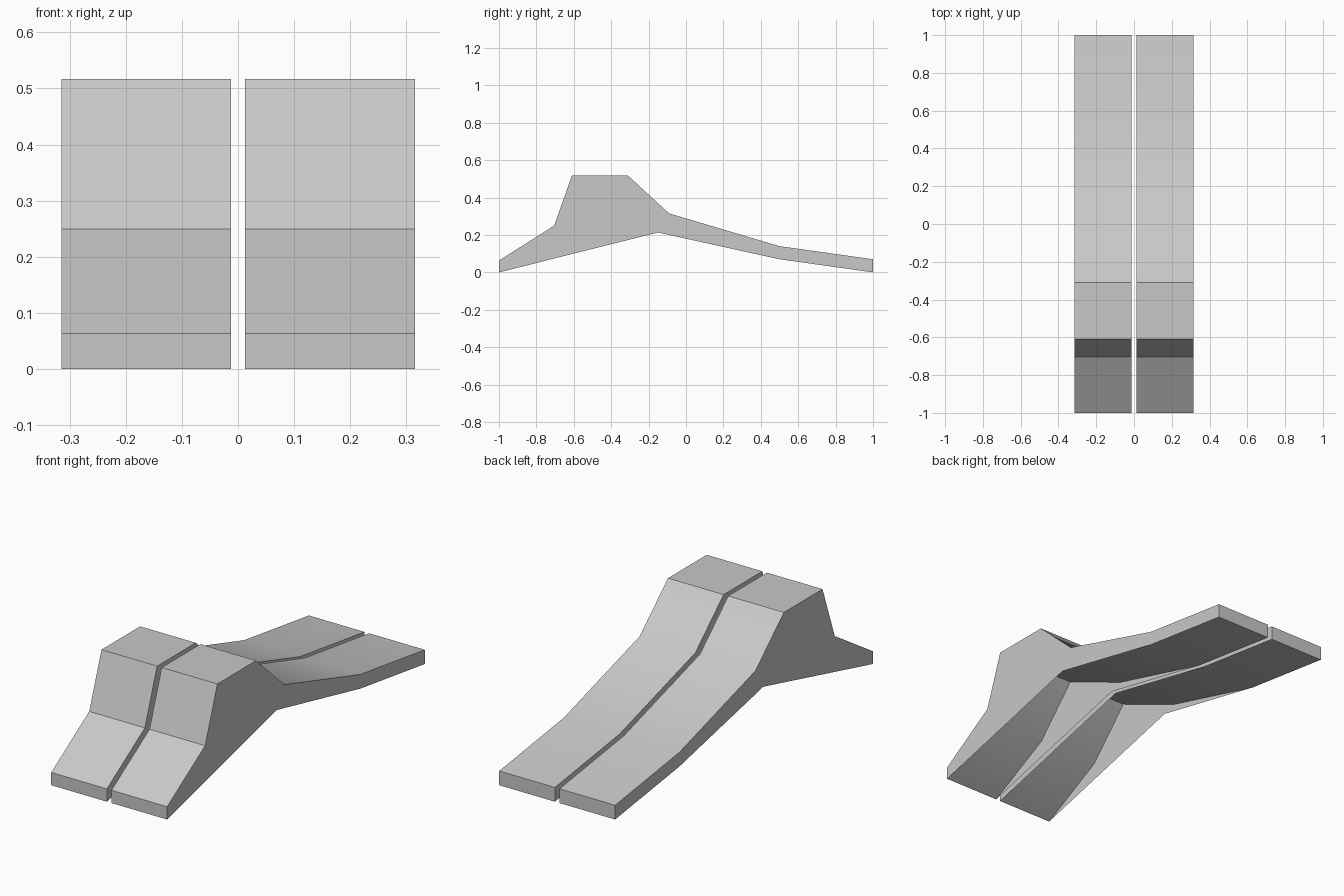
import bpy
import bmesh
import math

cube = bpy.data.objects.get("Cube")
if cube:
    bpy.data.objects.remove(cube, do_unlink=True)

GREY = (0.58, 0.58, 0.58, 1.0)
mat = bpy.data.materials.new("plain_grey")
mat.use_nodes = True
mat.diffuse_color = GREY
mat.node_tree.nodes["Principled BSDF"].inputs["Base Color"].default_value = GREY

# Profile points as (y, z), from the front lip over the hump to the back lip
OUTER = [(-1, 0), (-1, 0.063), (-0.705, 0.25), (-0.61, 0.517), (-0.31, 0.517),
         (-0.09, 0.315), (0.5, 0.14), (1, 0.07), (1, 0), (0.5, 0.07)]
# Hollow underside, from back to front
CEILING = [(-0.085, 0.235), (-0.454, 0.40), (-0.668, 0.17)]
# Lowest corner of the side walls under the hump
WALL_CORNER = (-0.15, 0.213)
INNER_X, OUTER_X = 0.0125, 0.315


def make_track(name, x0, x1):
    """Hollow ramp: a folded sheet around the profile, closed by two side walls."""
    bm = bmesh.new()
    loop = OUTER + CEILING
    low = [bm.verts.new((x0, y, z)) for y, z in loop]
    high = [bm.verts.new((x1, y, z)) for y, z in loop]
    count = len(loop)
    for i in range(count):
        j = (i + 1) % count
        bm.faces.new((low[i], high[i], high[j], low[j]))

    # Side walls hang below the hollow ceiling
    for x, ring, flip in ((x0, low, False), (x1, high, True)):
        wall = ring[:len(OUTER)] + [bm.verts.new((x, *WALL_CORNER))]
        bm.faces.new(wall[::-1] if flip else wall)

    mesh = bpy.data.meshes.new(name)
    bm.to_mesh(mesh)
    bm.free()
    mesh.materials.append(mat)
    obj = bpy.data.objects.new(name, mesh)
    bpy.context.collection.objects.link(obj)

    # Soft shading along the shallow bends only
    bpy.ops.object.select_all(action='DESELECT')
    obj.select_set(True)
    bpy.context.view_layer.objects.active = obj
    bpy.ops.object.shade_smooth_by_angle(angle=math.radians(30))


make_track("left_ramp", INNER_X, OUTER_X)
make_track("right_ramp", -OUTER_X, -INNER_X)
